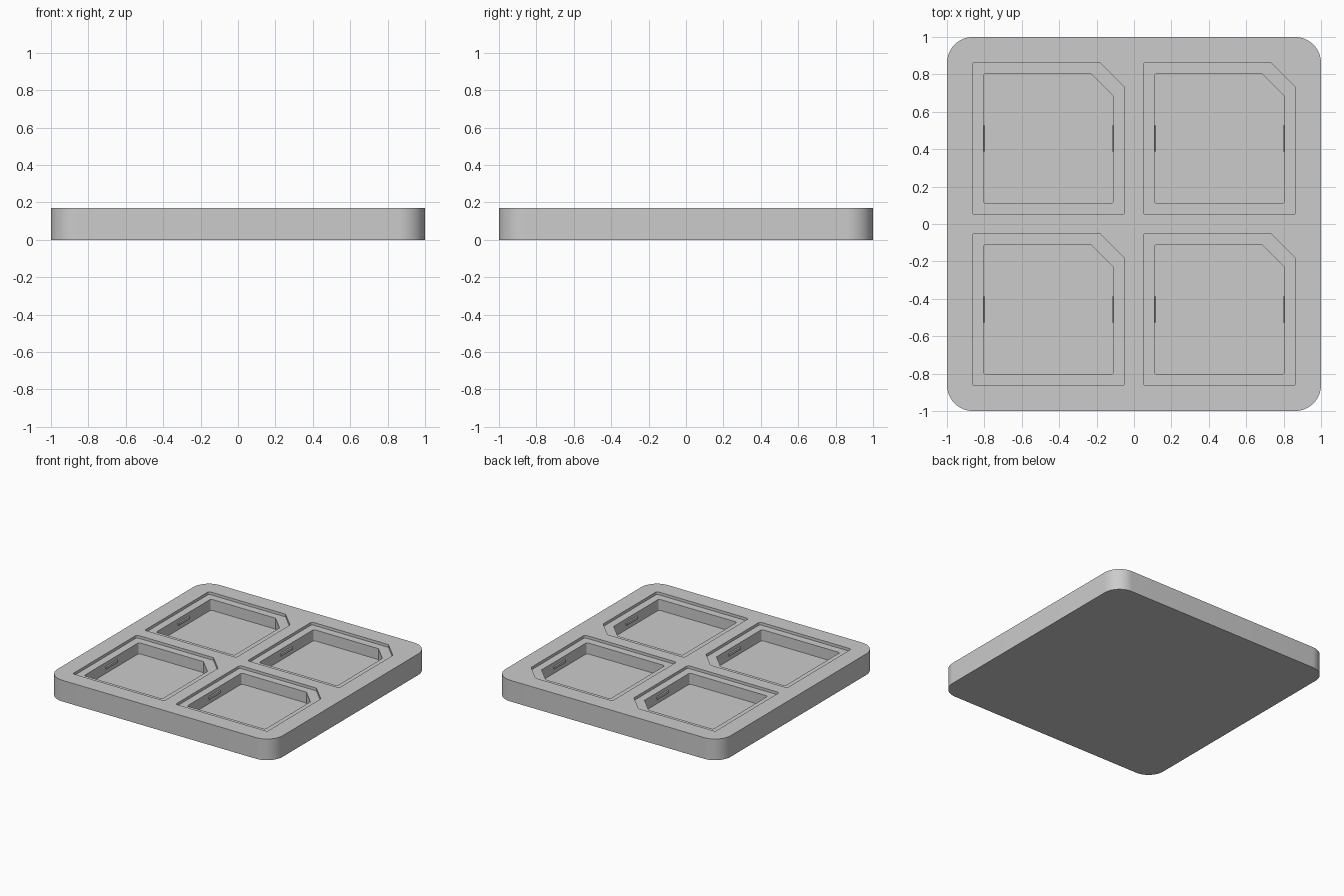
import bpy
import bmesh
from math import radians, cos, sin

cube = bpy.data.objects.get("Cube")
if cube:
    bpy.data.objects.remove(cube, do_unlink=True)

grey = bpy.data.materials.new("light_grey")
grey.use_nodes = True
grey.diffuse_color = (0.6, 0.6, 0.6, 1)
grey.node_tree.nodes["Principled BSDF"].inputs["Base Color"].default_value = (0.6, 0.6, 0.6, 1)

HEIGHT, SHELF, FLOOR = 0.17, 0.148, 0.06
PITCH = 0.457


def outline(half, radius, steps, chamfer=0):
    """Rounded square, optionally with its +x +y corner cut at 45 degrees."""
    points = []
    for i, (sx, sy) in enumerate([(1, 1), (-1, 1), (-1, -1), (1, -1)]):
        if chamfer and i == 0:
            points += [(half, half - chamfer), (half - chamfer, half)]
            continue
        c = half - radius
        for k in range(steps + 1):
            a = radians(90 * i + 90 * k / steps)
            points.append((sx * c + radius * cos(a), sy * c + radius * sin(a)))
    return points


def finish(name, bm):
    bmesh.ops.recalc_face_normals(bm, faces=bm.faces)
    mesh = bpy.data.meshes.new(name)
    bm.to_mesh(mesh)
    bm.free()
    mesh.materials.append(grey)
    obj = bpy.data.objects.new(name, mesh)
    bpy.context.collection.objects.link(obj)
    return obj


def add_prism(bm, points, z0, z1, x=0, y=0):
    face = bm.faces.new([bm.verts.new((px + x, py + y, z0)) for px, py in points])
    top = bmesh.ops.extrude_face_region(bm, geom=[face])["geom"]
    bmesh.ops.translate(bm, vec=(0, 0, z1 - z0),
                        verts=[v for v in top if isinstance(v, bmesh.types.BMVert)])


centres = [(sx * PITCH, sy * PITCH) for sx in (-1, 1) for sy in (-1, 1)]

# Tray slab with rounded corners
bm = bmesh.new()
add_prism(bm, outline(1, 0.14, 16), 0, HEIGHT)
tray = finish("tray", bm)

# Shallow recesses, then deeper wells inside them
for name, half, chamfer, depth in (("recess_cutter", 0.407, 0.133, SHELF),
                                   ("well_cutter", 0.347, 0.12, FLOOR)):
    bm = bmesh.new()
    for x, y in centres:
        add_prism(bm, outline(half, 0.015, 5, chamfer), depth, HEIGHT + 0.1, x, y)
    cutter = finish(name, bm)
    cut = tray.modifiers.new(name, "BOOLEAN")
    cut.operation, cut.solver, cut.object = "DIFFERENCE", "EXACT", cutter
    bpy.context.view_layer.objects.active = tray
    bpy.ops.object.modifier_apply(modifier=name)
    bpy.data.objects.remove(cutter, do_unlink=True)

bpy.ops.object.select_all(action="DESELECT")
tray.select_set(True)
bpy.context.view_layer.objects.active = tray
bpy.ops.object.shade_smooth_by_angle(angle=radians(30))

# Small retaining ridges on the side walls of each well
bm = bmesh.new()
mid = (SHELF + FLOOR) / 2
for x, y in centres:
    for side in (-1, 1):
        wall = x + side * 0.347
        profile = [(0.002, -0.016), (-0.007, -0.009), (-0.007, 0.009), (0.002, 0.016)]
        face = bm.faces.new([bm.verts.new((wall + side * d, y - 0.07, mid + z))
                             for d, z in profile])
        end = bmesh.ops.extrude_face_region(bm, geom=[face])["geom"]
        bmesh.ops.translate(bm, vec=(0, 0.14, 0),
                            verts=[v for v in end if isinstance(v, bmesh.types.BMVert)])
finish("retaining_ridges", bm)
